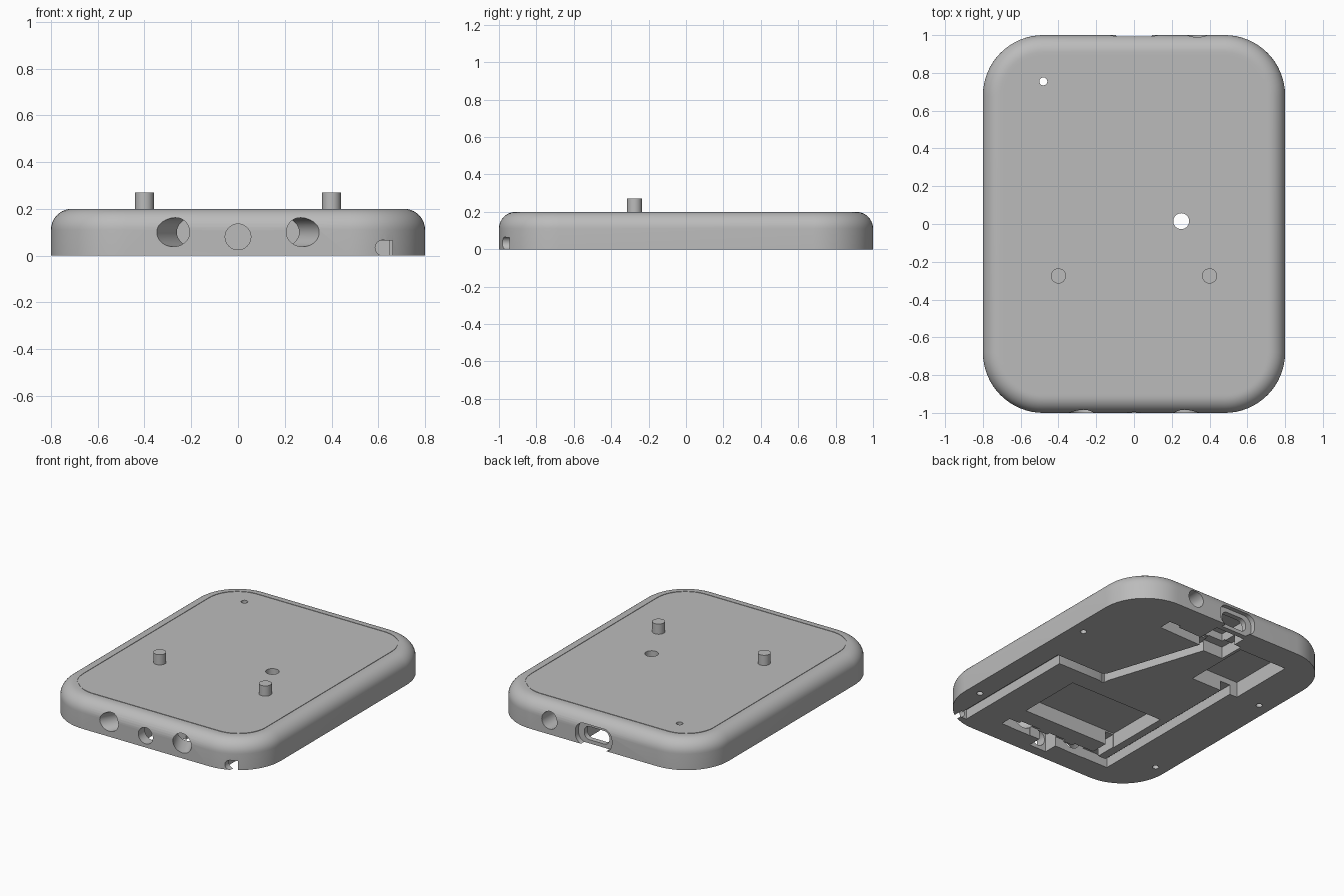
import bpy, bmesh, math
from mathutils import Matrix, Vector

cube = bpy.data.objects.get("Cube")
if cube:
    bpy.data.objects.remove(cube, do_unlink=True)

grey = bpy.data.materials.new("plain grey")
grey.use_nodes = True
grey.diffuse_color = (0.5, 0.5, 0.5, 1)
grey.node_tree.nodes["Principled BSDF"].inputs["Base Color"].default_value = (0.5, 0.5, 0.5, 1)


def make_object(name, bm):
    bmesh.ops.recalc_face_normals(bm, faces=bm.faces)
    mesh = bpy.data.meshes.new(name)
    bm.to_mesh(mesh)
    bm.free()
    mesh.materials.append(grey)
    obj = bpy.data.objects.new(name, mesh)
    bpy.context.collection.objects.link(obj)
    return obj


def rounded_outline(hx, hy, r, seg):
    """Points of a rounded rectangle, counter-clockwise."""
    pts = []
    for k, (sx, sy) in enumerate([(1, 1), (-1, 1), (-1, -1), (1, -1)]):
        for i in range(seg + 1):
            a = math.pi / 2 * (k + i / seg)
            pts.append((sx * (hx - r) + r * math.cos(a), sy * (hy - r) + r * math.sin(a)))
    return pts


def loft(name, rings):
    """Skin a stack of matching rings and cap both ends."""
    bm = bmesh.new()
    loops = [[bm.verts.new(p) for p in ring] for ring in rings]
    for low, high in zip(loops, loops[1:]):
        for i in range(len(low)):
            j = (i + 1) % len(low)
            bm.faces.new((low[i], low[j], high[j], high[i]))
    bm.faces.new(loops[0][::-1])
    bm.faces.new(loops[-1])
    return make_object(name, bm)


def cylinder(name, start, end, r, seg=40):
    start, end = Vector(start), Vector(end)
    axis = end - start
    turn = axis.to_track_quat('Z', 'Y').to_matrix().to_4x4()
    bm = bmesh.new()
    bmesh.ops.create_cone(bm, cap_ends=True, segments=seg, radius1=r, radius2=r,
                          depth=axis.length,
                          matrix=Matrix.Translation((start + end) / 2) @ turn)
    return make_object(name, bm)


cutters = []


def cut_round(start, end, r):
    cutters.append(cylinder("round_cutter", start, end, r))


def cut_box(x0, x1, y0, y1, depth):
    """Pocket cut up from the underside."""
    low = -0.05
    corners = [(x0, y0), (x1, y0), (x1, y1), (x0, y1)]
    cutters.append(loft("pocket_cutter", [[(x, y, z) for x, y in corners] for z in (low, depth)]))


def cut_channel(path, depth, width=0.075):
    """Wire channel in the underside along a path of points."""
    for a, b in zip(path, path[1:]):
        a, b = Vector(a), Vector(b)
        along = (b - a).normalized() * width / 2
        side = Vector((-along.y, along.x))
        corners = [a - along - side, b + along - side, b + along + side, a - along + side]
        cutters.append(loft("channel_cutter", [[(p.x, p.y, z) for p in corners]
                                               for z in (-0.05, depth)]))
        depth += 0.0005


def cut_slot(hx, hz, r, y0, y1, z):
    pts = rounded_outline(hx, hz, r, 8)
    cutters.append(loft("slot_cutter", [[(x, y, z + h) for x, h in pts] for y in (y0, y1)]))


# Case body: rounded plate, filleted top edge, fine groove around the top
fillet = 0.09
profile = [(0, 0)]
for i in range(11):
    a = math.pi / 2 * i / 10
    profile.append((fillet * (1 - math.cos(a)), 0.2 - fillet * (1 - math.sin(a))))
profile += [(0.105, 0.2), (0.105, 0.197), (0.113, 0.197), (0.113, 0.2)]
body = loft("case_body", [[(x, y, z) for x, y in rounded_outline(0.8 - d, 1 - d, 0.32 - d, 16)]
                          for d, z in profile])

# Underside pockets: front tray, rear tray, port bay
cut_box(-0.355, 0.355, -0.62, -0.17, 0.1)
cut_box(-0.54, -0.18, 0.35, 0.815, 0.105)
cut_box(-0.11, 0.11, 0.72, 0.93, 0.13)
cut_box(-0.16, 0.0, 0.66, 0.75, 0.08)
cut_box(-0.16, -0.09, 0.66, 0.84, 0.07)

# Wire channels
cut_channel([(0.61, -0.9), (0.61, 0), (0.245, 0), (0.01, 0.72)], 0.065)
cut_channel([(0.33, -0.8), (-0.445, -0.8), (-0.445, 0.36)], 0.066)
cut_channel([(0.33, 0.745), (0.0, 0.735)], 0.075)
cut_box(-0.35, -0.29, -0.78, -0.6, 0.09)

# Wire outlet at the front corner
cut_round((0.62, -1.1, 0.033), (0.62, -0.88, 0.033), 0.033)
cut_box(0.62, 0.66, -1.1, -0.88, 0.064)

# Front jacks: straight one in the middle, angled pair beside it
cut_round((0, -1.1, 0.08), (0, -0.85, 0.08), 0.055)
cut_box(-0.065, 0.065, -0.93, -0.74, 0.14)
for s in (-1, 1):
    cut_round((s * 0.32, -1.08, 0.1), (s * 0.17, -0.8, 0.1), 0.062)
    cut_box(min(s * 0.14, s * 0.29), max(s * 0.14, s * 0.29), -0.84, -0.74, 0.15)

# Rear jack and rear port
cut_round((0.335, 1.1, 0.095), (0.335, 0.72, 0.095), 0.058)
cut_box(0.29, 0.38, 0.71, 0.8, 0.12)
cut_slot(0.138, 0.073, 0.06, 0.965, 1.1, 0.07)
cut_slot(0.095, 0.045, 0.04, 0.9, 1.1, 0.07)

# Through holes in the top, and screw holes underneath
cut_round((0.25, 0.015, -0.1), (0.25, 0.015, 0.3), 0.042)
cut_round((-0.48, 0.755, -0.1), (-0.48, 0.755, 0.3), 0.021)
for s in (-1, 1):
    for y in (0.36, -0.64):
        cut_round((s * 0.712, y, -0.05), (s * 0.712, y, 0.1), 0.02)

# Apply all the cuts, then drop the cutters
for c in cutters:
    c.hide_render = True
    mod = body.modifiers.new("cut", 'BOOLEAN')
    mod.operation = 'DIFFERENCE'
    mod.solver = 'EXACT'
    mod.object = c
bpy.context.view_layer.update()
cut_mesh = bpy.data.meshes.new_from_object(body.evaluated_get(bpy.context.evaluated_depsgraph_get()))
body.modifiers.clear()
body.data = cut_mesh
for c in cutters:
    bpy.data.objects.remove(c, do_unlink=True)

# Locating pins on top
pins = [cylinder(name, (x, -0.275, 0.19), (x, -0.275, 0.27), 0.04)
        for name, x in (("left_pin", 0.4), ("right_pin", -0.4))]

# Smooth rounded surfaces, keep edges crisp
bpy.ops.object.select_all(action='DESELECT')
for obj in [body] + pins:
    obj.select_set(True)
bpy.context.view_layer.objects.active = body
bpy.ops.object.shade_smooth_by_angle(angle=math.radians(30))
